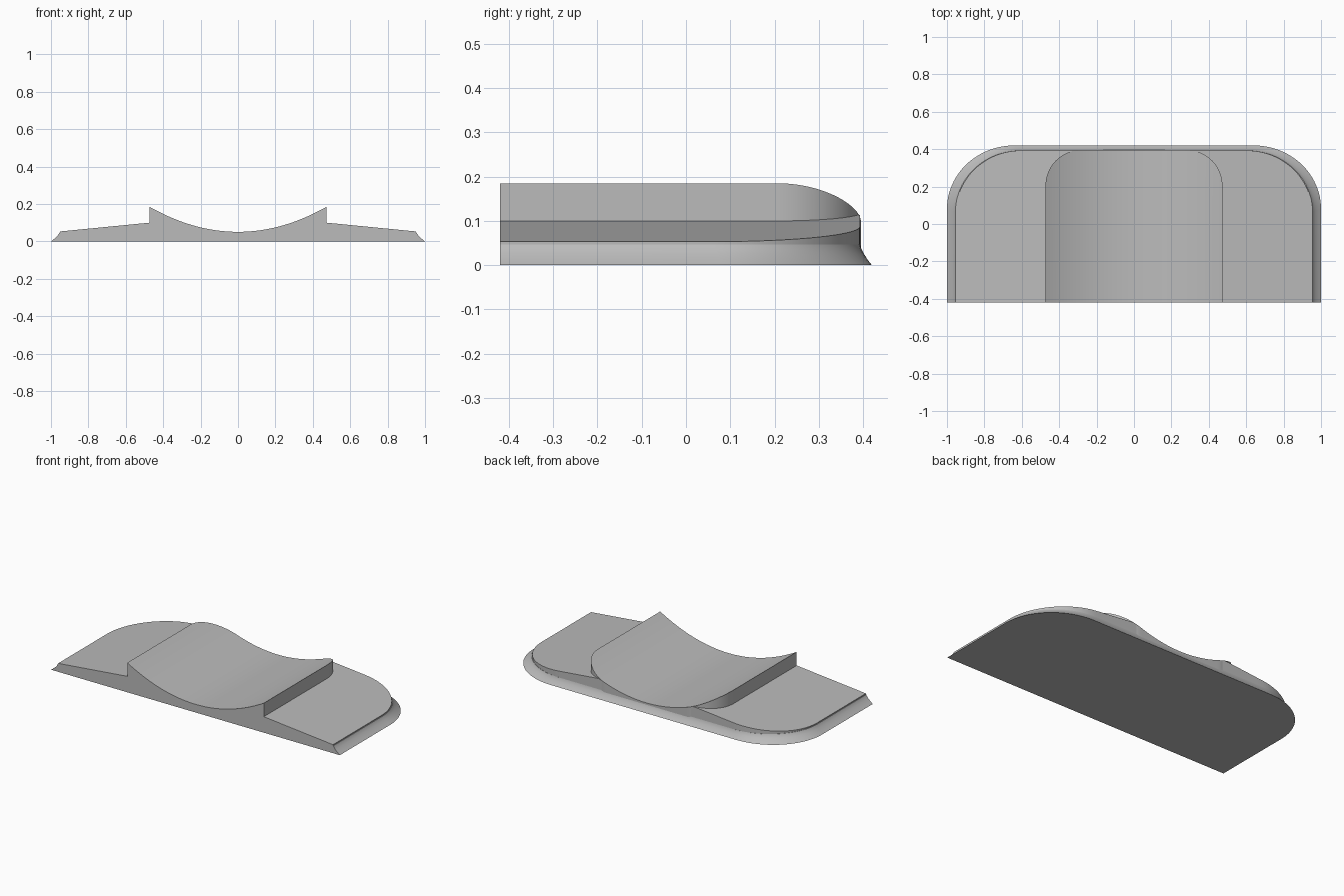
import bpy
import bmesh
from math import sin, cos, pi, radians

cube = bpy.data.objects.get("Cube")
if cube:
    bpy.data.objects.remove(cube)

FRONT = -0.42

grey = bpy.data.materials.new("plain grey")
grey.use_nodes = True
colour = (0.5, 0.5, 0.5, 1)
grey.diffuse_color = colour
grey.node_tree.nodes["Principled BSDF"].inputs["Base Color"].default_value = colour


def back_line(half, back, rx, ry, steps=24, middle=40):
    """Back edge from right to left, with rounded corners."""
    corner = [(half - rx + rx * cos(a), back - ry + ry * sin(a))
              for a in (pi / 2 * i / steps for i in range(steps + 1))]
    inner = half - rx
    flat = [(inner - 2 * inner * i / middle, back) for i in range(1, middle)]
    return corner + flat + [(-x, y) for x, y in reversed(corner)]


def finish(bm, name):
    bmesh.ops.recalc_face_normals(bm, faces=bm.faces)
    mesh = bpy.data.meshes.new(name)
    bm.to_mesh(mesh)
    bm.free()
    ob = bpy.data.objects.new(name, mesh)
    bpy.context.collection.objects.link(ob)
    mesh.materials.append(grey)
    bpy.ops.object.select_all(action='DESELECT')
    ob.select_set(True)
    bpy.context.view_layer.objects.active = ob
    bpy.ops.object.shade_smooth_by_angle(angle=radians(25))
    return ob


def bridge(bm, rings, closed):
    for a, b in zip(rings, rings[1:]):
        n = len(a)
        for i in range(n if closed else n - 1):
            j = (i + 1) % n
            bm.faces.new((a[i], a[j], b[j], b[i]))


def block(name, line, top, bottom=0.01):
    """Solid under a top profile that runs straight from front to back."""
    bm = bmesh.new()
    rings = []
    for x, y in line:
        z = top(x)
        rings.append([bm.verts.new(p) for p in
                      ((x, FRONT, bottom), (x, FRONT, z), (x, y, z), (x, y, bottom))])
    bridge(bm, rings, True)
    bm.faces.new(rings[0])
    bm.faces.new(rings[-1])
    return finish(bm, name)


def saddle_height(x):
    return 0.051 + 0.134 * (abs(x) / 0.473) ** 2


def wing_height(x):
    slope = 0.1 + 0.098 * (0.473 - abs(x))
    return min(slope, saddle_height(x) - 0.003)


# Flared rim around the sides and back
bm = bmesh.new()
rings = []
for t, z in ((0, 0), (0.12, 0.004), (0.4, 0.014), (0.7, 0.027), (0.92, 0.039), (1, 0.047)):
    line = back_line(1 - 0.045 * t, 0.42 - 0.027 * t, 0.36 - 0.01 * t, 0.34 - 0.01 * t)
    ring = [(line[0][0], FRONT)] + line + [(line[-1][0], FRONT)]
    rings.append([bm.verts.new((x, y, z)) for x, y in ring])
bridge(bm, rings, False)
bm.faces.new(rings[0])
bm.faces.new(rings[-1])
bm.faces.new([r[0] for r in rings] + [r[-1] for r in reversed(rings)])
finish(bm, "flared_rim")

# Sloping wings on both sides
block("sloping_wings", back_line(0.952, 0.393, 0.35, 0.33), wing_height)

# Raised block with a hollowed top
block("hollow_saddle", back_line(0.473, 0.395, 0.19, 0.19), saddle_height)
